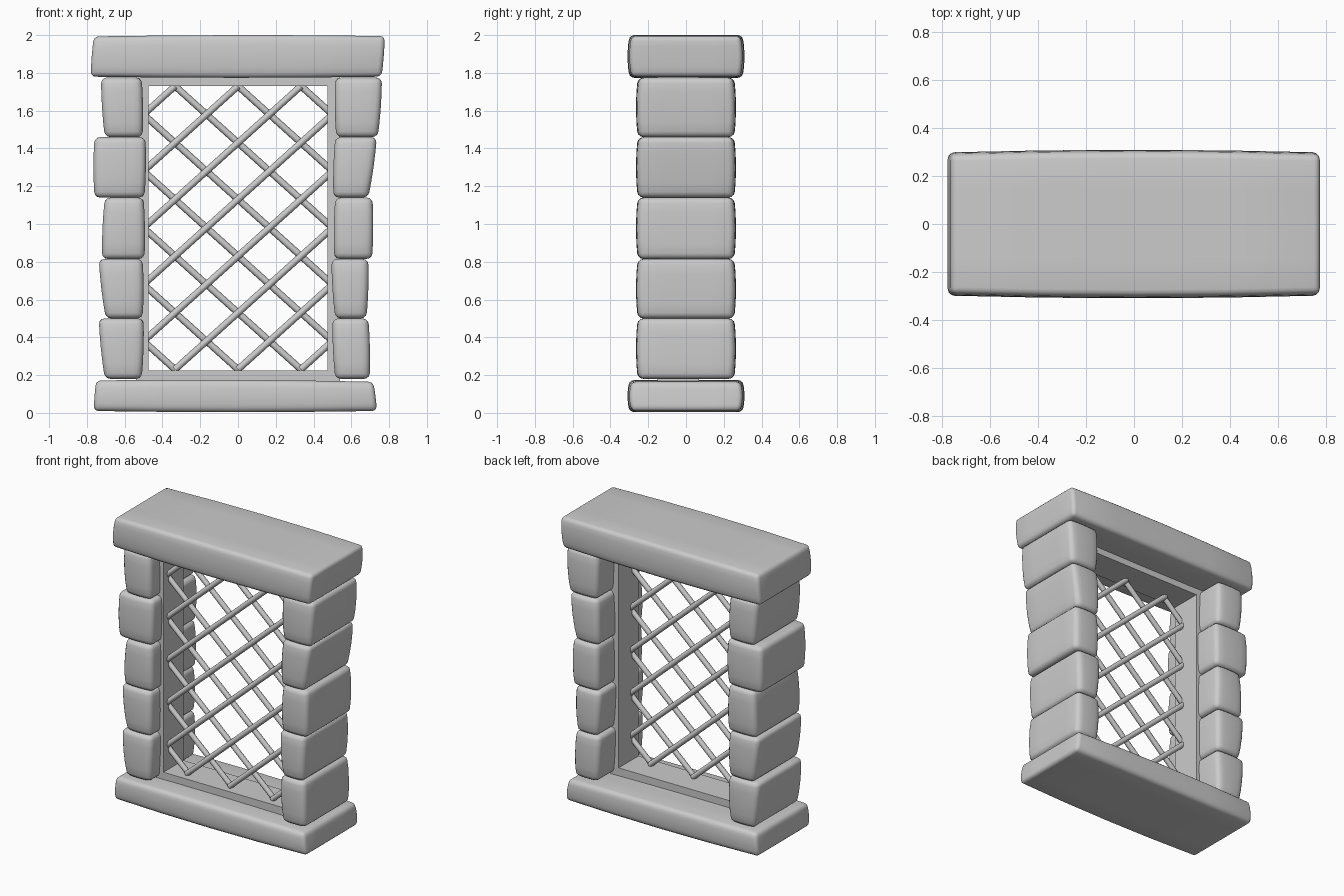
import bpy, bmesh, math
from mathutils import Vector

if "Cube" in bpy.data.objects:
    bpy.data.objects.remove(bpy.data.objects["Cube"])


def finish(bm, name, bevel=0.0):
    bmesh.ops.recalc_face_normals(bm, faces=bm.faces)
    for f in bm.faces:
        f.smooth = True
    me = bpy.data.meshes.new(name)
    bm.to_mesh(me)
    bm.free()
    ob = bpy.data.objects.new(name, me)
    bpy.context.collection.objects.link(ob)
    if bevel:
        m = ob.modifiers.new("soft_edges", "BEVEL")
        m.width, m.segments = bevel, 3
        m.limit_method, m.angle_limit = "ANGLE", math.radians(45)
    return ob


def stone(name, bl, br, tr, tl, depth, bulge_x=0.0, bulge_z=0.0, bevel=0.03):
    """Worn block: front outline from four (x, z) corners, swollen mid faces."""
    bm = bmesh.new()
    bmesh.ops.create_cube(bm, size=2)
    bmesh.ops.subdivide_edges(bm, edges=bm.edges[:], cuts=3, use_grid_fill=True)
    bl, br, tr, tl = map(Vector, (bl, br, tr, tl))
    for v in bm.verts:
        u, w, t = v.co
        low = bl.lerp(br, (u + 1) / 2)
        high = tl.lerp(tr, (u + 1) / 2)
        p = low.lerp(high, (t + 1) / 2)
        swell = 1 - 0.035 * u * u - 0.035 * t * t
        v.co = (p.x + u * bulge_x * (1 - t * t), w * depth * swell,
                p.y + t * bulge_z * (1 - u * u))
    return finish(bm, name, bevel)


# Lintel and sill slabs
stone("lintel", (-0.78, 1.78), (0.76, 1.78), (0.777, 1.995), (-0.763, 1.993),
      0.31, 0.003, 0.006, 0.025)
stone("sill", (-0.763, 0.01), (0.735, 0.01), (0.715, 0.165), (-0.75, 0.172),
      0.31, 0.003, 0.006, 0.025)

# Side pillars: (outer x at bottom, outer x at top, inner x at bottom, inner x at top)
levels = [0.18, 0.50, 0.815, 1.14, 1.46, 1.775]
left = [(0.705, 0.737, 0.51, 0.50), (0.70, 0.737, 0.505, 0.505), (0.72, 0.705, 0.495, 0.50),
        (0.76, 0.76, 0.495, 0.49), (0.705, 0.725, 0.505, 0.51)]
right = [(0.697, 0.69, 0.515, 0.50), (0.68, 0.69, 0.515, 0.495), (0.71, 0.712, 0.51, 0.515),
         (0.69, 0.735, 0.505, 0.515), (0.74, 0.762, 0.52, 0.515)]
for side, rows, s in (("left", left, -1), ("right", right, 1)):
    for i, (ob, ot, ib, it) in enumerate(rows):
        z0, z1 = levels[i], levels[i + 1]
        c = [(s * ib, z0), (s * ob, z0), (s * ot, z1), (s * it, z1)]
        if s < 0:
            c = [c[1], c[0], c[3], c[2]]
        stone(f"{side}_stone_{i + 1}", *c, 0.265, 0.005)

# Inner window frame
bm = bmesh.new()
Y0, Y1 = -0.15, 0.07
rings = [[bm.verts.new((x, y, z)) for x, z in ((-a, b), (a, b), (a, c), (-a, c))]
         for a, b, c, y in ((0.54, 0.165, 1.79, Y0), (0.475, 0.225, 1.73, Y0),
                            (0.475, 0.225, 1.73, Y1), (0.54, 0.165, 1.79, Y1))]
for i in range(4):
    p, q = rings[i], rings[(i + 1) % 4]
    for j in range(4):
        k = (j + 1) % 4
        bm.faces.new((p[j], p[k], q[k], q[j]))
frame = finish(bm, "window_frame")
for f in frame.data.polygons:
    f.use_smooth = False

# Diagonal lattice bars, clipped to the opening
bm = bmesh.new()
SLOPE, HALF, ZB, ZT, R = 0.9, 0.49, 0.23, 1.73, 0.018
for k in range(-6, 2):
    c = k / 3
    xa = max(-HALF, c)
    xb = min(HALF, c + (ZT - ZB) / SLOPE)
    for s in (1, -1):
        y = -0.085 - s * 0.008
        a = Vector((s * xa, y, ZB + SLOPE * (xa - c)))
        b = Vector((s * xb, y, ZB + SLOPE * (xb - c)))
        d = b - a
        rot = d.to_track_quat("Z", "Y").to_matrix().to_4x4()
        rot.translation = (a + b) / 2
        bmesh.ops.create_cone(bm, cap_ends=True, segments=8, radius1=R, radius2=R,
                              depth=d.length, matrix=rot)
lattice = finish(bm, "lattice_bars")
bpy.context.view_layer.objects.active = lattice
lattice.select_set(True)
bpy.ops.object.shade_smooth_by_angle(angle=math.radians(60))
